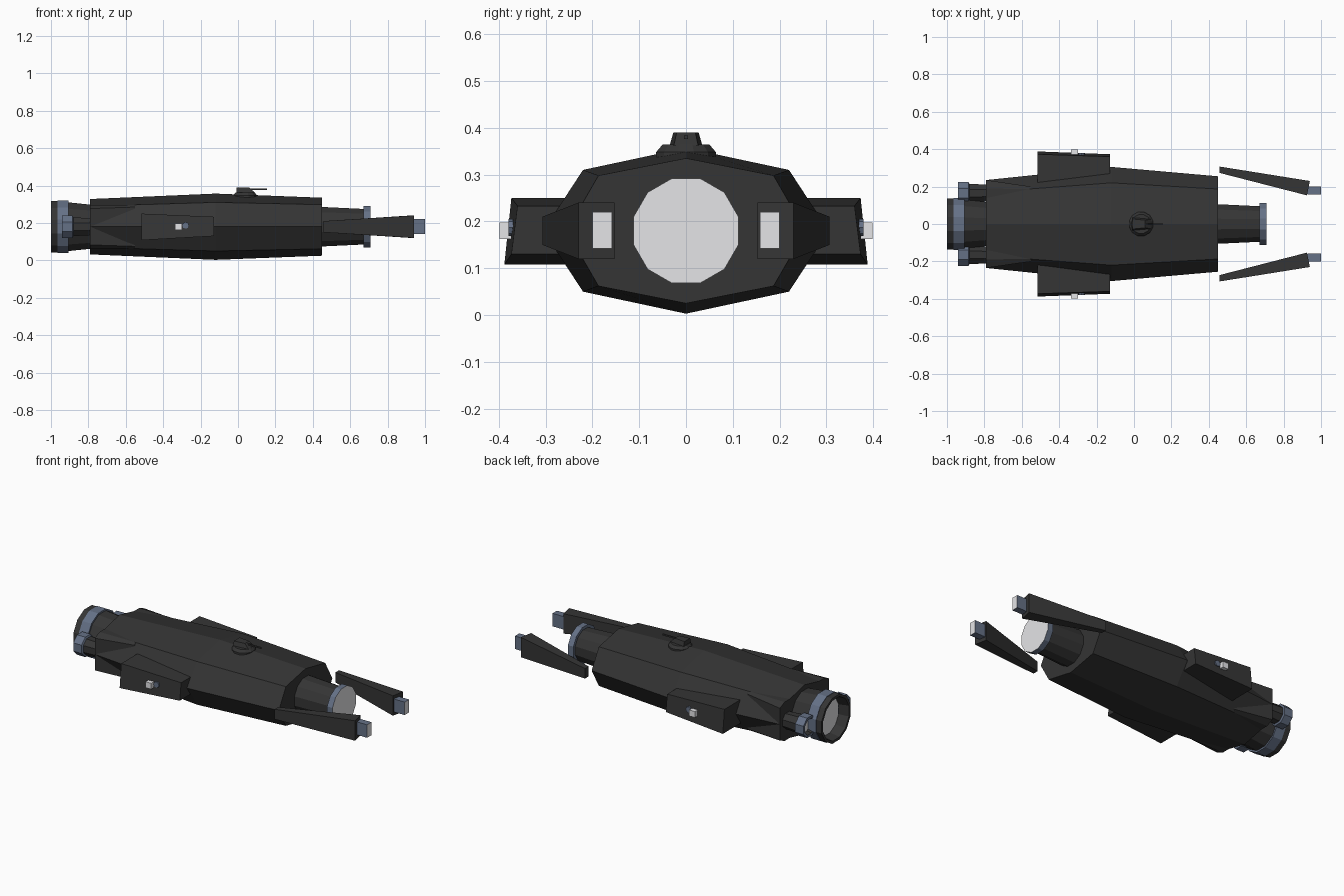
import bpy, bmesh, math

if "Cube" in bpy.data.objects:
    bpy.data.objects.remove(bpy.data.objects["Cube"])

def mat(name, c):
    m = bpy.data.materials.new(name)
    m.diffuse_color = (*c, 1)
    m.use_nodes = True
    m.node_tree.nodes["Principled BSDF"].inputs["Base Color"].default_value = m.diffuse_color
    return m

DARK = mat("dark hull", (0.035, 0.035, 0.035))
BLUE = mat("blue grey trim", (0.13, 0.165, 0.24))
LIGHT = mat("pale glow", (0.8, 0.8, 0.82))
MATS = [DARK, BLUE, LIGHT]
ZC = 0.18  # height of the long axis


def finish(name, bm):
    bmesh.ops.recalc_face_normals(bm, faces=bm.faces)
    me = bpy.data.meshes.new(name)
    bm.to_mesh(me)
    bm.free()
    for m in MATS:
        me.materials.append(m)
    ob = bpy.data.objects.new(name, me)
    bpy.context.collection.objects.link(ob)
    return ob


def loft(name, rings, mats=None, start=0, end=0):
    """Skin equal-length rings of 3D points; one material index per span."""
    bm = bmesh.new()
    vs = [[bm.verts.new(p) for p in r] for r in rings]
    n = len(rings[0])
    for i in range(len(vs) - 1):
        for j in range(n):
            k = (j + 1) % n
            f = bm.faces.new((vs[i][j], vs[i][k], vs[i + 1][k], vs[i + 1][j]))
            f.material_index = mats[i] if mats else 0
    bm.faces.new(vs[0]).material_index = start
    bm.faces.new(vs[-1]).material_index = end
    return finish(name, bm)


def lathe(name, profile, mats, y=0, n=12, start=0, end=0):
    """Polygonal tube along x from (x, flat radius) pairs."""
    rings = []
    for x, r in profile:
        r /= math.cos(math.pi / n)
        rings.append([(x, y + r * math.cos((j + .5) * 2 * math.pi / n),
                       ZC + r * math.sin((j + .5) * 2 * math.pi / n)) for j in range(n)])
    return loft(name, rings, mats, start, end)


def rect(x, y0, y1, z0, z1):
    return [(x, y0, z0), (x, y1, z0), (x, y1, z1), (x, y0, z1)]


def mirrored(half):
    """Full ring from (x, y, z offset) points of the upper right quarter, top to side."""
    x = half[0][0]
    q = [(y, z) for _, y, z in half]
    right = q + [(y, -z) for y, z in reversed(q) if z > 0]
    left = [(-y, z) for y, z in reversed(right) if y > 0]
    return [(x, y, ZC + z) for y, z in right + left]


# main hull, eight sided and widest behind the middle
loft("hull", [mirrored([(x, 0, t), (x, sy, sz), (x, w, 0)]) for x, t, sy, sz, w in (
    (-0.79, 0.148, 0.17, 0.11, 0.235),
    (-0.12, 0.177, 0.22, 0.13, 0.305),
    (0.45, 0.155, 0.187, 0.118, 0.255))])

# squared shoulders at the back of the hull, fading into its sides
loft("rear_shoulders", [mirrored([(x, a, 0.117), (x, w, b)]) for x, a, w, b in (
    (-0.79, 0.19, 0.235, 0.097), (-0.55, 0.186, 0.2, 0.105))])

# nose tube with trim ring and pale end
lathe("nose_tube", [(0.44, 0.106), (0.672, 0.095), (0.672, 0.112), (0.708, 0.112)],
      [0, 1, 1], end=2)

# main engine: outer shell, trim ring, hollow nozzle with glowing disc
lathe("main_engine", [(-0.78, 0.117), (-0.905, 0.13), (-0.905, 0.14), (-0.965, 0.14),
                      (-0.965, 0.137), (-1.0, 0.137), (-1.0, 0.122), (-0.94, 0.11)],
      [0, 1, 1, 1, 0, 0, 0], end=2)

for side, label in ((1, "left"), (-1, "right")):
    # small engine beside the main one
    lathe("small_engine_" + label,
          [(-0.78, 0.045), (-0.88, 0.05), (-0.885, 0.06), (-0.94, 0.06), (-0.94, 0.045), (-0.91, 0.04)],
          [0, 1, 1, 1, 0], y=side * 0.165, n=8, end=2)

    # tapered front arm with emitter block
    loft("front_arm_" + label, [
        rect(0.458, side * 0.273, side * 0.307, 0.15, 0.21),
        [(x, side * y, z) for x, y, z in ((0.925, 0.153, 0.12), (0.94, 0.23, 0.12),
                                          (0.94, 0.23, 0.24), (0.925, 0.153, 0.24))]])
    loft("arm_emitter_" + label, [rect(0.928, side * 0.158, side * 0.2, 0.142, 0.22),
                                  rect(1.0, side * 0.158, side * 0.2, 0.142, 0.22)],
         [1], end=2)

    # side pod, outer face leaning in towards the top
    def pod(x, yb, yt, z0, z1):
        return [(x, side * 0.2, z0), (x, side * yb, z0), (x, side * yt, z1), (x, side * 0.2, z1)]
    loft("side_pod_" + label, [pod(-0.517, 0.388, 0.373, 0.108, 0.25),
                               pod(-0.127, 0.373, 0.36, 0.13, 0.233)])
    loft("pod_lamp_" + label, [rect(-0.338, side * 0.37, side * 0.398, 0.162, 0.198),
                               rect(-0.3, side * 0.37, side * 0.398, 0.162, 0.198)],
         [2], 2, 2)
    # small round sensor plate on the pod
    loft("pod_sensor_" + label, [[(-0.28 + 0.018 * math.cos(a * math.pi / 4), side * y,
                                   0.187 + 0.018 * math.sin(a * math.pi / 4)) for a in range(8)]
                                 for y in (0.37, 0.379)], [1], 1, 1)

# turret base, gun house and barrel
loft("turret_base", [[(0.038 + r * math.cos((a + .5) * math.pi / 6), r * math.sin((a + .5) * math.pi / 6), z)
                      for a in range(12)] for r, z in ((0.066, 0.335), (0.066, 0.348), (0.052, 0.364))])
loft("turret_house", [[(-0.008, -a, z), (b, -c, z), (b, c, z), (-0.008, a, z)]
                      for z, a, b, c in ((0.362, 0.035, 0.09, 0.026), (0.39, 0.027, 0.06, 0.02))])
loft("turret_barrel", [rect(x, -0.004, 0.004, 0.376, 0.384) for x in (0.03, 0.155)])
